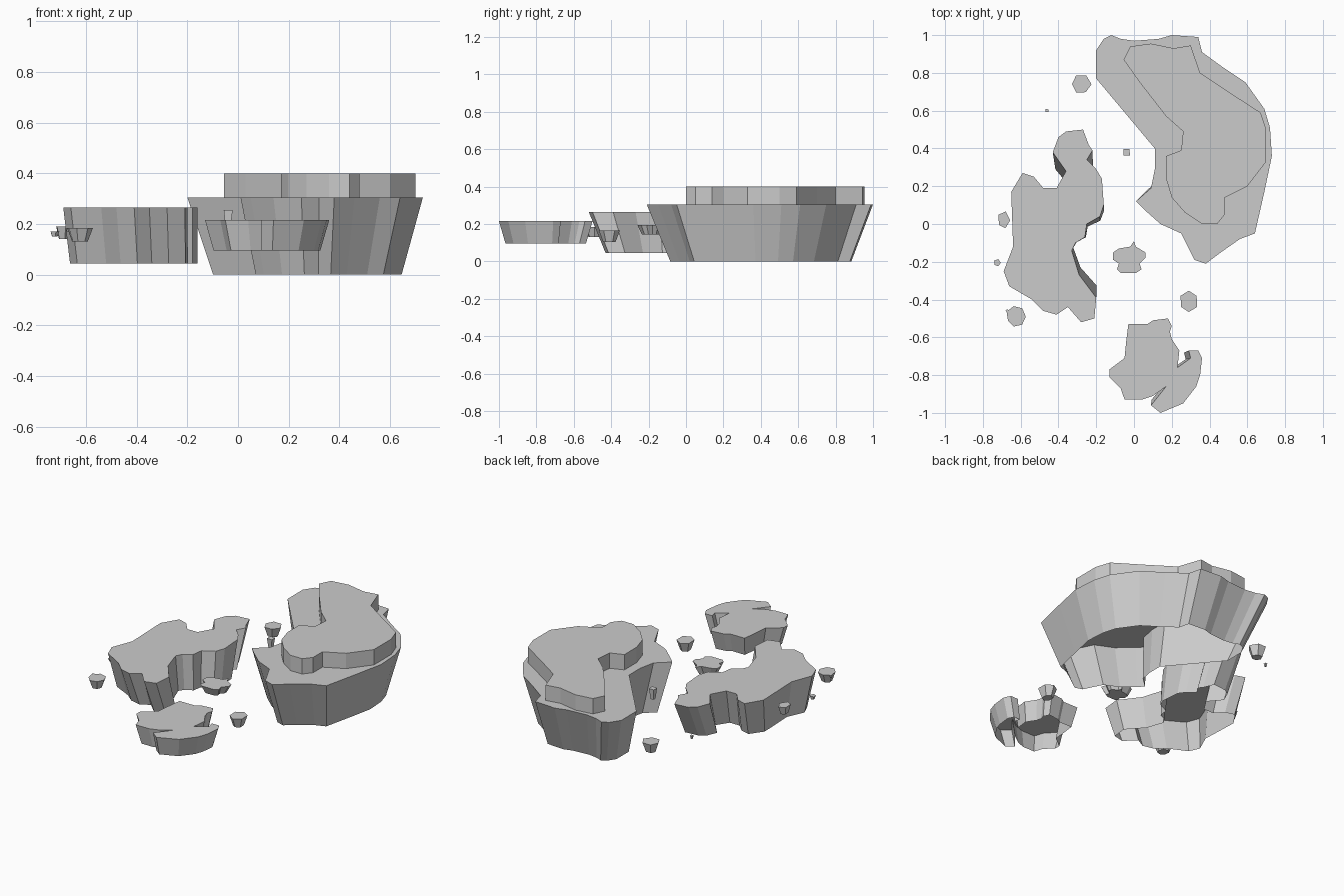
import bpy
import bmesh
import math
import random
from mathutils import Vector

random.seed(4)

# Remove the default cube
default_cube = bpy.data.objects.get("Cube")
if default_cube:
    bpy.data.objects.remove(default_cube, do_unlink=True)

# One plain stone colour for everything
STONE_COLOUR = (0.6, 0.6, 0.6, 1.0)
stone = bpy.data.materials.new("stone_grey")
stone.use_nodes = True
stone.diffuse_color = STONE_COLOUR
stone.node_tree.nodes["Principled BSDF"].inputs["Base Color"].default_value = STONE_COLOUR


def slab(name, outline, bottom, top, taper=(1, 1), centre=(0, 0), closed=False):
    """Flat-topped slab whose underside outline is scaled about a centre."""
    bm = bmesh.new()
    upper = [bm.verts.new((x, y, top)) for x, y in outline]
    lower = [bm.verts.new((centre[0] + (x - centre[0]) * taper[0],
                           centre[1] + (y - centre[1]) * taper[1], bottom))
             for x, y in outline]
    bm.faces.new(upper)
    count = len(outline)
    for i in range(count):
        j = (i + 1) % count
        bm.faces.new((upper[j], upper[i], lower[i], lower[j]))
    if closed:
        bm.faces.new(lower[::-1])
    # Make the top face upwards whichever way the outline runs
    bm.normal_update()
    if bm.faces[:][0].normal.z < 0:
        bmesh.ops.reverse_faces(bm, faces=bm.faces[:])
    mesh = bpy.data.meshes.new(name)
    bm.to_mesh(mesh)
    bm.free()
    mesh.materials.append(stone)
    obj = bpy.data.objects.new(name, mesh)
    bpy.context.collection.objects.link(obj)
    return obj


def hundredths(points):
    return [Vector((x, y)) / 100 for x, y in points]


def rock(name, x, y, half_x, half_y, bottom, top, sides, turn=0.0):
    """Small floating rock with an uneven outline, narrower underneath."""
    outline = []
    for i in range(sides):
        angle = math.tau * i / sides + turn
        reach = random.uniform(0.92, 1.12)
        outline.append((x + half_x * reach * math.cos(angle),
                        y + half_y * reach * math.sin(angle)))
    return slab(name, outline, bottom, top, (0.6, 0.6), (x, y), closed=True)


# Large island: tapering base
large_outline = hundredths([
    (-20, 92), (-16, 98), (-12, 100), (-7, 98), (0, 97), (13, 98), (20, 100),
    (34, 99), (36, 91), (47, 83), (59, 75), (69, 61), (72, 51), (73, 36),
    (69, 17), (64, -5), (56, -8), (46, -15), (38, -21), (32, -19), (25, -5),
    (14, 0), (5, 8), (1, 12), (9, 19), (11, 29), (11, 40), (-20, 77)])
slab("large_island_base", large_outline, 0, 0.305, (0.8, 0.8), (0.31, 0.42))

# Large island: straight-walled upper terrace
terrace_outline = hundredths([
    (-5.5, 87), (-2, 94), (9, 95.5), (21, 93), (30, 94.5), (35, 80), (50, 70),
    (67, 59), (70, 50), (70, 33), (60, 20), (48, 14), (48, 5), (44, 0),
    (36, 0), (27, 6), (20, 14), (17, 24), (17, 36), (25, 39), (26, 49),
    (17, 57), (3, 75)])
slab("large_island_terrace", terrace_outline, 0.305, 0.4)

# Long island
long_outline = hundredths([
    (-27, 50), (-24, 42), (-22, 39), (-25, 34), (-20, 29), (-17, 24),
    (-16, 10), (-18, 4), (-25, 0), (-26, -7), (-31, -10), (-33, -14),
    (-29, -27), (-20, -39), (-21, -50), (-28, -52), (-35, -44), (-41, -48),
    (-48, -46), (-54, -40), (-66, -33), (-69, -25), (-64, -12), (-65, 17),
    (-59, 27), (-53, 25), (-48, 19), (-41, 19), (-36, 28), (-43, 38),
    (-40, 46), (-36, 49)])
slab("long_island", long_outline, 0.045, 0.265, (0.95, 0.8), (-0.155, -0.07))

# Front island with two notches
front_outline = hundredths([
    (-3, -53), (7, -53), (10, -51), (18, -50), (20, -54), (19, -57),
    (20, -61), (24, -67), (23, -76), (30, -71), (29, -67), (34, -67),
    (36, -71), (35, -80), (33, -86), (26, -95), (14, -100), (9, -96),
    (17, -86), (10, -91), (4, -93), (-5, -93), (-7, -87), (-13, -81),
    (-13, -77), (-9, -74), (-5, -71), (-4, -61)])
slab("front_island", front_outline, 0.095, 0.215, (0.86, 0.86), (0.11, -0.75))

# Lobed islet between the islands
islet_outline = hundredths([
    (0, -9), (1, -12), (6, -15), (6, -18), (3, -21), (4, -24), (1, -26),
    (-7, -26), (-9, -24), (-8, -21), (-11, -19), (-11, -15), (-8, -13),
    (-2, -12)])
slab("lobed_islet", islet_outline, 0.145, 0.195, (0.7, 0.7), (-0.03, -0.18), True)

# Loose rocks
rock("front_rock", 0.29, -0.41, 0.05, 0.06, 0.105, 0.165, 6, math.pi / 6)
rock("back_rock", -0.28, 0.74, 0.05, 0.05, 0.07, 0.13, 6)
rock("tall_pebble", -0.04, 0.38, 0.024, 0.024, 0.19, 0.255, 4, math.pi / 4)
rock("side_rock", -0.69, 0.02, 0.032, 0.045, 0.14, 0.19, 5)
rock("corner_rock", -0.625, -0.49, 0.05, 0.052, 0.13, 0.185, 7)
rock("corner_pebble", -0.67, -0.46, 0.01, 0.01, 0.17, 0.185, 4)
rock("side_pebble", -0.725, -0.205, 0.018, 0.018, 0.15, 0.17, 5)
rock("back_pebble", -0.46, 0.6, 0.01, 0.01, 0.14, 0.16, 4, math.pi / 4)
